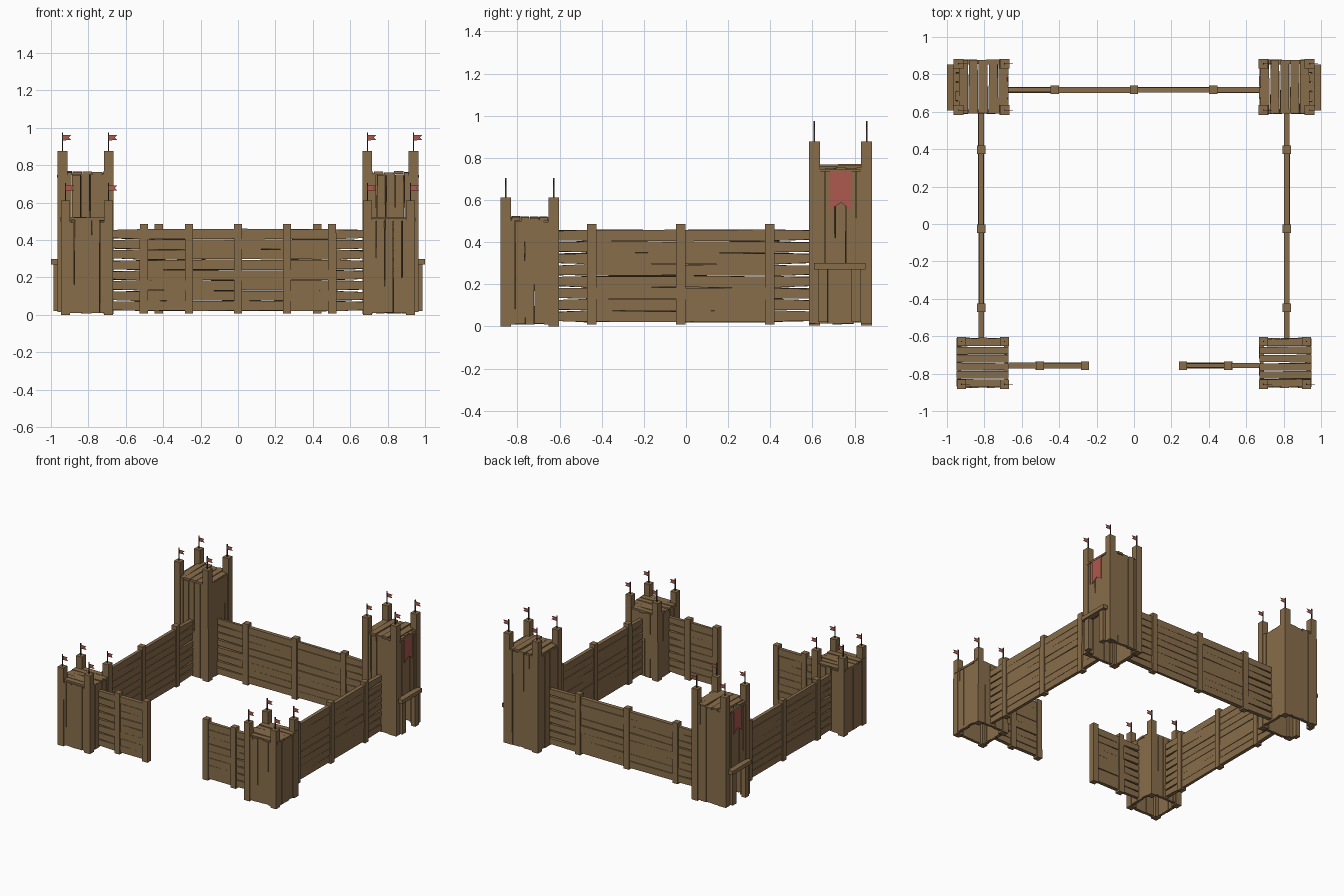
import bpy, bmesh, math, random
from mathutils import Vector as V

if "Cube" in bpy.data.objects:
    bpy.data.objects.remove(bpy.data.objects["Cube"])

random.seed(7)


def material(name, rgb):
    m = bpy.data.materials.new(name)
    m.diffuse_color = (*rgb, 1)
    m.use_nodes = True
    m.node_tree.nodes["Principled BSDF"].inputs["Base Color"].default_value = m.diffuse_color
    return m


WOOD = material("wood", (0.25, 0.155, 0.07))
RED = material("red_cloth", (0.42, 0.10, 0.075))
DARK = material("dark_pole", (0.07, 0.045, 0.03))
X, Y, Z = V((1, 0, 0)), V((0, 1, 0)), V((0, 0, 1))


def finish(bm, name, mat):
    bmesh.ops.recalc_face_normals(bm, faces=bm.faces)
    me = bpy.data.meshes.new(name)
    bm.to_mesh(me)
    bm.free()
    me.materials.append(mat)
    ob = bpy.data.objects.new(name, me)
    bpy.context.collection.objects.link(ob)


def plank(bm, p0, p1, wdir, w0, w1, t, j=0.0):
    """Tapered plank from p0 to p1, widths w0/w1 along wdir, thickness t, jitter j."""
    p0, p1 = V(p0), V(p1)
    td = (p1 - p0).normalized().cross(wdir).normalized()
    rings = []
    for p, w in ((p0, w0), (p1, w1)):
        ring = []
        for a, b in ((-1, -1), (1, -1), (1, 1), (-1, 1)):
            ring.append(p + wdir * a * (w / 2 + random.uniform(-j, j)) + td * b * t / 2)
        rings.append([bm.verts.new(c) for c in ring])
    lo, hi = rings
    bm.faces.new(lo)
    bm.faces.new(hi)
    for i in range(4):
        k = (i + 1) % 4
        bm.faces.new((lo[i], lo[k], hi[k], hi[i]))


def post(bm, x, y, z0, z1, w):
    plank(bm, (x, y, z0), (x, y, z1), X, w, w * 0.99, w)


def cloth(bm, pts, y_axis, t):
    """Extrude a flat outline by t along an axis."""
    f = bm.faces.new([bm.verts.new(p) for p in pts])
    r = bmesh.ops.extrude_face_region(bm, geom=[f])
    bmesh.ops.translate(bm, vec=y_axis * t,
                        verts=[g for g in r["geom"] if isinstance(g, bmesh.types.BMVert)])


def fence(name, start, end, posts, narrow_end):
    """Horizontal plank wall; plank ends narrow next to towers."""
    a, b = V(start), V(end)
    d = (b - a).normalized()
    bm = bmesh.new()
    stops = [a] + [V(p) for p in posts]
    if (stops[-1] - b).length > 0.01:
        stops.append(b)
    for row in range(8):
        z = 0.02 + 0.055 * (row + 0.5)
        for i in range(len(stops) - 1):
            w0 = 0.043 if i == 0 else 0.053
            w1 = 0.043 if (narrow_end and i == len(stops) - 2) else 0.053
            dz = [random.uniform(-0.002, 0.002) for _ in (0, 1)]
            plank(bm, stops[i] + Z * (z + dz[0]), stops[i + 1] + Z * (z + dz[1]),
                  Z, w0, w1, random.uniform(0.022, 0.032), 0.002)
    finish(bm, name + "_planks", WOOD)
    bm = bmesh.new()
    for p in posts:
        post(bm, p[0], p[1], 0.008, 0.485, 0.045)
    finish(bm, name + "_posts", WOOD)


def plank_row(bm, a, b, n, z0, z1, t):
    """Row of upright planks between plan points a and b."""
    a, b = V((*a, 0)), V((*b, 0))
    d = (b - a).normalized()
    w = (b - a).length / n
    for i in range(n):
        c = a + d * w * (i + 0.5)
        plank(bm, c + Z * (z0 + random.uniform(0, 0.006)),
              c + Z * (z1 + random.uniform(-0.01, 0.008)), d,
              w * 0.98, w * random.uniform(0.9, 0.98), t + random.uniform(-0.004, 0.004), 0.002)


def flags(name, corners, z_post, z_pole):
    bp, bf = bmesh.new(), bmesh.new()
    for x, y in corners:
        plank(bp, (x, y, z_post - 0.01), (x, y, z_pole), X, 0.007, 0.007, 0.007)
        z = z_pole - 0.012
        cloth(bf, [(x, y - 0.001, z), (x + 0.046, y - 0.001, z - 0.002),
                   (x + 0.034, y - 0.001, z - 0.015),
                   (x + 0.046, y - 0.001, z - 0.028), (x, y - 0.001, z - 0.03)], Y, 0.002)
    finish(bp, name + "_flag_poles", DARK)
    finish(bf, name + "_flags", RED)


for s, side in ((-1, "left"), (1, "right")):
    # Front tower: posts, plank walls, platform
    n = "front_%s_tower" % side
    xs, ys = (0.692 * s, 0.922 * s), (-0.856, -0.628)
    corners = [(x, y) for x in xs for y in ys]
    bm = bmesh.new()
    for x, y in corners:
        post(bm, x, y, 0.0, 0.612, 0.05)
    finish(bm, n + "_posts", WOOD)
    bm = bmesh.new()
    for y in (-0.864, -0.620):
        plank_row(bm, (xs[0], y), (xs[1], y), 5, 0.008, 0.505, 0.022)
    for x in (0.682 * s, 0.934 * s):
        plank_row(bm, (x, ys[0]), (x, ys[1]), 5, 0.008, 0.505, 0.022)
    finish(bm, n + "_walls", WOOD)
    bm = bmesh.new()
    for i in range(6):
        y = -0.85 + i * 0.0435
        plank(bm, (0.67 * s, y, 0.512 + random.uniform(-0.005, 0.005)),
              (0.95 * s, y, 0.512 + random.uniform(-0.005, 0.005)), Y, 0.037, 0.040, 0.016, 0.002)
    finish(bm, n + "_platform", WOOD)
    flags(n, corners, 0.612, 0.705)

    # Back tower: taller, with an open doorway on the outer side
    n = "back_%s_tower" % side
    xs, ys = (0.692 * s, 0.938 * s), (0.609, 0.857)
    corners = [(x, y) for x in xs for y in ys]
    bm = bmesh.new()
    for x, y in corners:
        post(bm, x, y, 0.015 if x * s > 0.8 else 0.005, 0.877, 0.052)
    finish(bm, n + "_posts", WOOD)
    bm = bmesh.new()
    for y in (0.601, 0.866):
        plank_row(bm, (xs[0], y), (xs[1], y), 5, 0.012, 0.755, 0.024)
    plank_row(bm, (0.682 * s, ys[0]), (0.682 * s, ys[1]), 4, 0.012, 0.755, 0.024)
    plank_row(bm, (0.946 * s, ys[0]), (0.946 * s, ys[1]), 5, 0.275, 0.75, 0.024)
    finish(bm, n + "_walls", WOOD)
    bm = bmesh.new()
    for i in range(5):
        x = (0.70 + i * 0.053) * s
        plank(bm, (x, 0.592, 0.757 + random.uniform(-0.006, 0.006)),
              (x, 0.876, 0.757 + random.uniform(-0.006, 0.006)), X, 0.049, 0.046, 0.016, 0.002)
    finish(bm, n + "_platform", WOOD)
    # Doorway jambs and lintel
    bm = bmesh.new()
    for y in (0.649, 0.808):
        plank(bm, (0.968 * s, y, 0.02), (0.968 * s, y, 0.28), Y, 0.045, 0.045, 0.036)
    finish(bm, n + "_door_jambs", WOOD)
    bm = bmesh.new()
    plank(bm, (0.978 * s, 0.608, 0.285), (0.978 * s, 0.852, 0.285), Z, 0.03, 0.03, 0.044)
    finish(bm, n + "_door_lintel", WOOD)
    # Swallowtail banner and its beam
    bm = bmesh.new()
    plank(bm, (0.96 * s, 0.63, 0.741), (0.96 * s, 0.835, 0.741), Z, 0.014, 0.014, 0.014)
    finish(bm, n + "_banner_beam", WOOD)
    bm = bmesh.new()
    x = 0.961 * s
    cloth(bm, [(x, 0.683, 0.738), (x, 0.785, 0.738), (x, 0.783, 0.553),
               (x, 0.735, 0.588), (x, 0.684, 0.553)], X * s, 0.004)
    finish(bm, n + "_banner", RED)
    flags(n, corners, 0.877, 0.975)

    # Side and front palisades
    xw = 0.817 * s
    fence(side + "_wall", (xw, -0.62, 0), (xw, 0.60, 0),
          [(xw, -0.447, 0), (xw, -0.025, 0), (xw, 0.397, 0)], True)
    fence("front_%s_wall" % side, (0.67 * s, -0.757, 0), (0.26 * s, -0.757, 0),
          [(0.503 * s, -0.757, 0), (0.262 * s, -0.757, 0)], False)

# Back palisade
fence("back_wall", (-0.68, 0.717, 0), (0.68, 0.717, 0),
      [(-0.423, 0.717, 0), (0, 0.717, 0), (0.423, 0.717, 0)], True)
